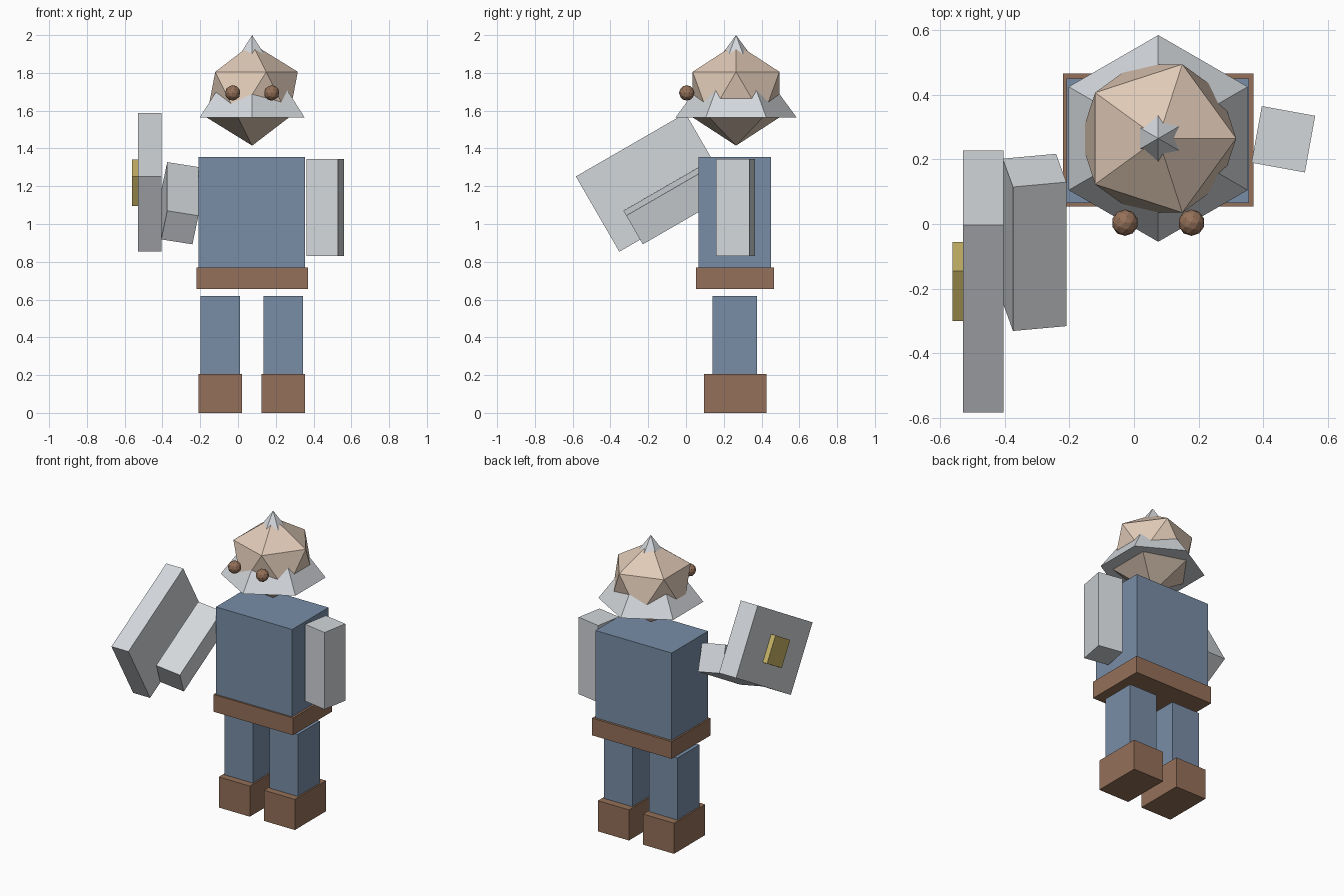
import bpy
from math import radians
from mathutils import Matrix, Vector

cube = bpy.data.objects.get("Cube")
if cube:
    bpy.data.objects.remove(cube, do_unlink=True)


def material(name, rgb):
    """Flat material from 0-255 display values, stored as linear."""
    col = [((c / 255 + 0.055) / 1.055) ** 2.4 for c in rgb] + [1]
    mat = bpy.data.materials.new(name)
    mat.use_nodes = True
    mat.diffuse_color = col
    mat.node_tree.nodes["Principled BSDF"].inputs["Base Color"].default_value = col
    return mat


blue = material("blue cloth", (120, 141, 167))
brown = material("brown leather", (148, 112, 88))
grey = material("light grey", (211, 215, 219))
skin = material("skin", (224, 202, 183))
gold = material("gold", (202, 182, 104))


def finish(name, mat):
    obj = bpy.context.object
    obj.name = name
    obj.data.materials.append(mat)
    return obj


def box(name, mat, centre, size, rot=Matrix()):
    bpy.ops.mesh.primitive_cube_add(size=1)
    obj = finish(name, mat)
    obj.data.transform(Matrix.Translation(centre) @ rot @ Matrix.Diagonal((*size, 1)))
    return obj


def ball(name, mat, centre, radius, level):
    bpy.ops.mesh.primitive_ico_sphere_add(subdivisions=level, radius=radius, location=centre)
    return finish(name, mat)


# Body and belt
MID = 0.073
box("torso", blue, (MID, 0.258, 1.0625), (0.565, 0.385, 0.585))
box("belt", brown, (MID + 0.002, 0.26, 0.7125), (0.59, 0.412, 0.115))

# Legs and boots
for side, s in (("left", 1), ("right", -1)):
    x = MID + s * 0.167
    box(side + "_leg", blue, (x, 0.258, 0.4125), (0.21, 0.235, 0.415))
    box(side + "_boot", brown, (x, 0.26, 0.1025), (0.23, 0.33, 0.205))

# Arms: one hanging, one raised forward
arm = (0.168, 0.178, 0.515)
twist = radians(10.3)
raise_up = Matrix.Rotation(radians(-60), 4, "X")
box("left_arm", grey, (0.4625, 0.2625, 1.0875), arm, Matrix.Rotation(-twist, 4, "Z"))
box("right_arm", grey, (-0.308, -0.057, 1.11), arm,
    raise_up @ Matrix.Rotation(twist, 4, "Z"))

# Shield with a square boss on its outer face
box("shield", grey, (-0.467, -0.178, 1.22), (0.126, 0.46, 0.67), raise_up)
box("shield_boss", gold, (-0.54, -0.178, 1.218), (0.044, 0.179, 0.179), raise_up)

# Head, with a pointed cone hat running through it
head = Vector((0.075, 0.265, 1.685))
ball("head", skin, head, 0.27, 1)
bpy.ops.mesh.primitive_cone_add(vertices=6, radius1=0.32, depth=0.435,
                                location=(head.x, head.y, 1.7825))
finish("hat", grey)

# Eyes
for side, s in (("left", 1), ("right", -1)):
    ball(side + "_eye", brown, (head.x + s * 0.103, 0.004, 1.694), 0.041, 2)
